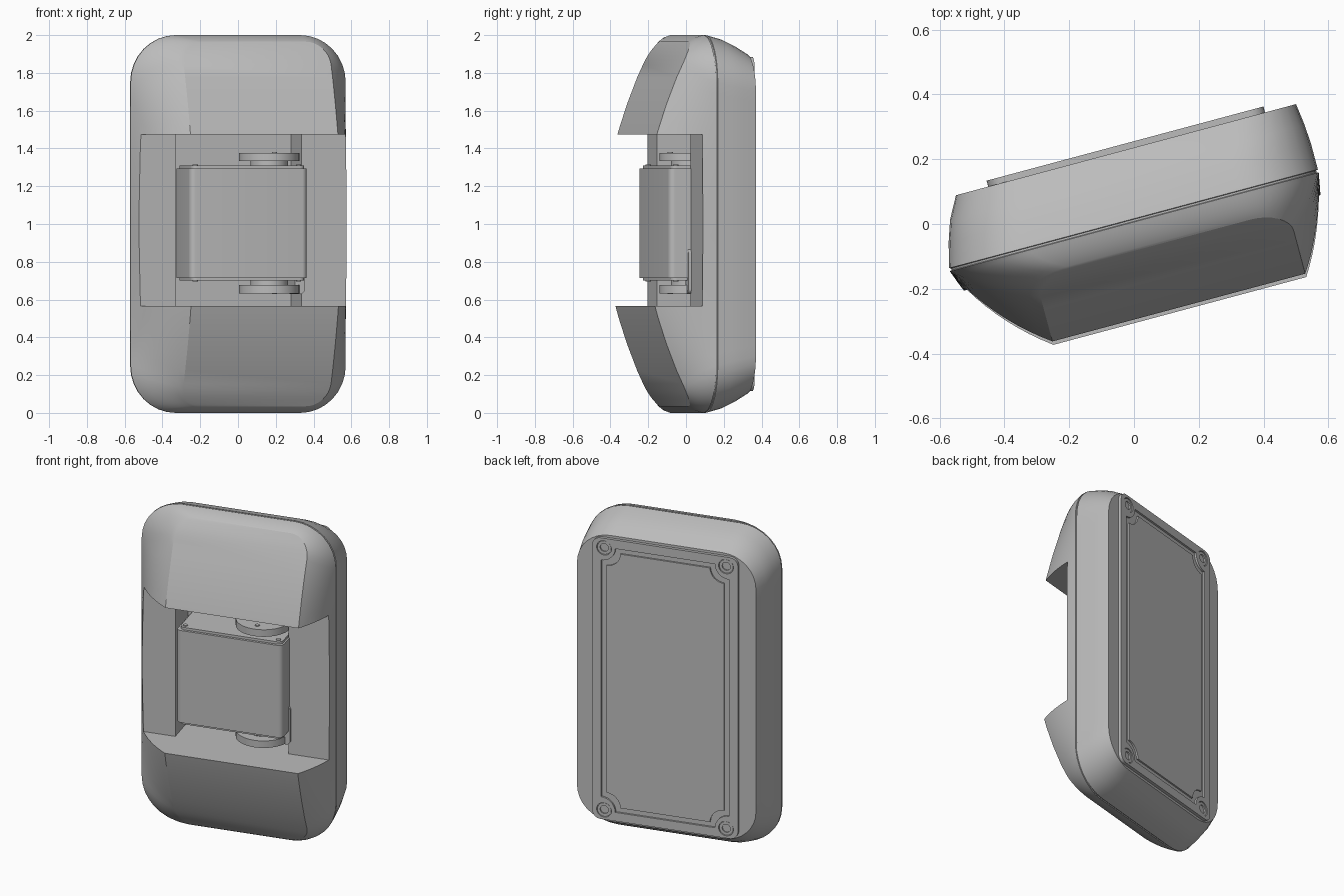
import bpy, bmesh, math

if "Cube" in bpy.data.objects:
    bpy.data.objects.remove(bpy.data.objects["Cube"], do_unlink=True)

TURN = math.radians(15)
grey = bpy.data.materials.new("neutral grey")
grey.use_nodes = True
grey.diffuse_color = (0.5, 0.5, 0.5, 1)
grey.node_tree.nodes["Principled BSDF"].inputs["Base Color"].default_value = (0.5, 0.5, 0.5, 1)


def make(name, bm):
    """Turn a bmesh into an object standing in the rotated frame."""
    bmesh.ops.recalc_face_normals(bm, faces=bm.faces)
    mesh = bpy.data.meshes.new(name)
    bm.to_mesh(mesh)
    bm.free()
    mesh.materials.append(grey)
    ob = bpy.data.objects.new(name, mesh)
    bpy.context.collection.objects.link(ob)
    ob.location.z = 1
    ob.rotation_euler.z = TURN
    return ob


def prism(name, outline, lo, hi, axis="y"):
    bm = bmesh.new()
    place = (lambda a, b, c: (a, c, b)) if axis == "y" else (lambda a, b, c: (a, b, c))
    low, high = [[bm.verts.new(place(a, b, c)) for a, b in outline] for c in (lo, hi)]
    n = len(outline)
    for i in range(n):
        j = (i + 1) % n
        bm.faces.new((low[i], low[j], high[j], high[i]))
    bm.faces.new(low)
    bm.faces.new(high)
    return make(name, bm)


def rect(a0, a1, b0, b1):
    return [(a0, b0), (a1, b0), (a1, b1), (a0, b1)]


def arc(cx, cy, r, start, end, n=8):
    return [(cx + r * math.cos(math.radians(start + (end - start) * i / n)),
             cy + r * math.sin(math.radians(start + (end - start) * i / n)))
            for i in range(n + 1)]


def disc(cx, cy, r):
    return arc(cx, cy, r, 0, 360, 40)[:-1]


def rounded(a0, a1, b0, b1, r):
    return (arc(a1 - r, b0 + r, r, -90, 0) + arc(a1 - r, b1 - r, r, 0, 90)
            + arc(a0 + r, b1 - r, r, 90, 180) + arc(a0 + r, b0 + r, r, 180, 270))


def notched(a0, a1, b0, b1, r):
    """Rectangle with concave quarter-round corners."""
    return (arc(a1, b0, r, 180, 90) + arc(a1, b1, r, 270, 180)
            + arc(a0, b1, r, 360, 270) + arc(a0, b0, r, 90, 0))


def cut(ob, cutters):
    for c in cutters:
        mod = ob.modifiers.new("cut", "BOOLEAN")
        mod.operation = "DIFFERENCE"
        mod.solver = "EXACT"
        mod.object = c
        bpy.context.view_layer.objects.active = ob
        bpy.ops.object.modifier_apply(modifier=mod.name)
    for c in cutters:
        bpy.data.objects.remove(c, do_unlink=True)


# Housing: rings of rounded rectangles lofted from the back to the domed front
SIDE = 24


def ring(u0, u1, h, r):
    half = arc(0, -h + r, r, -90, 0)
    half += [(r, (h - r) * (2 * i / SIDE - 1)) for i in range(1, SIDE)]
    half += arc(0, h - r, r, 0, 90)
    return [(u1 - r + a, z) for a, z in half] + [(u0 + r - a, z) for a, z in reversed(half)]


DOME = [(0, -0.38), (0.435, -0.297), (0.475, -0.286), (0.63, -0.235), (0.79, -0.172),
        (0.9, -0.118), (0.965, -0.08)]


def dome(z):
    z = min(abs(z), 0.965)
    for (za, va), (zb, vb) in zip(DOME, DOME[1:]):
        if z <= zb:
            return va + (vb - va) * (z - za) / (zb - za)
    return DOME[-1][1]


loops = []
for v, u0, u1, h, r in [(0.228, -0.508, 0.579, 0.9, 0.2), (0.16, -0.545, 0.588, 0.945, 0.23),
                        (0.095, -0.567, 0.592, 0.978, 0.25), (0.016, -0.587, 0.592, 1, 0.25),
                        (0.014, -0.581, 0.586, 0.994, 0.245), (0.008, -0.581, 0.586, 0.994, 0.245)]:
    loops.append([(u, v, z) for u, z in ring(u0, u1, h, r)])
outer = ring(-0.587, 0.592, 1, 0.25)
inner = ring(-0.337, 0.471, 0.965, 0.12)
STEPS = 10
for k in range(STEPS + 1):
    t = k / STEPS
    side = 2 * t * (1 - t) * 0.33 + t * t
    depth = 2 * t * (1 - t) * 0.62 + t * t
    loops.append([(a + (c - a) * side, 0.006 + (dome(d) - 0.006) * depth, b + (d - b) * side)
                  for (a, b), (c, d) in zip(outer, inner)])

bm = bmesh.new()
rows = [[bm.verts.new(p) for p in loop] for loop in loops]
n = len(rows[0])
for a, b in zip(rows, rows[1:]):
    for i in range(n):
        j = (i + 1) % n
        bm.faces.new((a[i], a[j], b[j], b[i]))
bm.faces.new(rows[0])
front = rows[-1]
for i in range(n // 2 - 1):
    bm.faces.new((front[i], front[i + 1], front[n - 2 - i], front[n - 1 - i]))
housing = make("housing", bm)

# Open bay across the front, and the deeper pocket for the motor
cut(housing, [prism("bay_cutter", rect(-0.9, 0.9, -0.435, 0.475), -0.7, -0.063),
              prism("pocket_cutter", rect(-0.358, 0.33, -0.4349, 0.4749), -0.3, 0.15)])

# Back cover: grooved plate, inner panel and four screw wells
U0, U1, H = -0.405, 0.48, 0.885
cover = prism("back_cover", rounded(U0, U1, -H, H, 0.05), 0.2, 0.247)
cut(cover, [prism("groove_cutter", notched(U0 + 0.055, U1 - 0.055, -H + 0.055, H - 0.055, 0.085),
                  0.235, 0.3)])
prism("back_panel", notched(U0 + 0.085, U1 - 0.085, -H + 0.085, H - 0.085, 0.085), 0.22, 0.245)
wells = []
for u in (U0 + 0.072, U1 - 0.072):
    for z in (-H + 0.06, H - 0.06):
        wells.append((u, z))
cut(cover, [prism("well_cutter", disc(u, z, 0.045), 0.235, 0.3) for u, z in wells])
for u, z in wells:
    screw = prism("cover_screw", disc(u, z, 0.042), 0.22, 0.243)
    cut(screw, [prism("socket_cutter", disc(u, z, 0.025), 0.229, 0.3)])

# Motor block with end caps
prism("motor_body", rounded(-0.31, 0.335, -0.18, 0.13, 0.03), -0.285, 0.295, "z")
for end in (-1, 1):
    mid = 0.005
    z = lambda d: mid + end * d
    prism("motor_cap", rounded(-0.295, 0.325, -0.165, 0.125, 0.03), z(0.28), z(0.305), "z")
    prism("horn_hub", disc(0.165, -0.024, 0.1), z(0.3), z(0.33), "z")
    prism("horn_disc", disc(0.165, -0.024, 0.16), z(0.328), z(0.372), "z")
    for u in (-0.27, 0.295):
        prism("motor_screw", disc(u, -0.135, 0.014), z(0.304), z(0.309), "z")
    prism("horn_screw", disc(0.165, -0.13, 0.014), z(0.37), z(0.376), "z")

# Cable guide beside the motor
prism("cable_guide", rounded(0.29, 0.345, -0.37, -0.13, 0.025), -0.08, 0.1)

# Smooth curved sides, keep hard edges crisp
bpy.ops.object.select_all(action="DESELECT")
for ob in bpy.context.collection.objects:
    if ob.type == "MESH" and ob.data.materials and ob.data.materials[0] == grey:
        ob.select_set(True)
        bpy.context.view_layer.objects.active = ob
bpy.ops.object.shade_smooth_by_angle(angle=math.radians(25))
